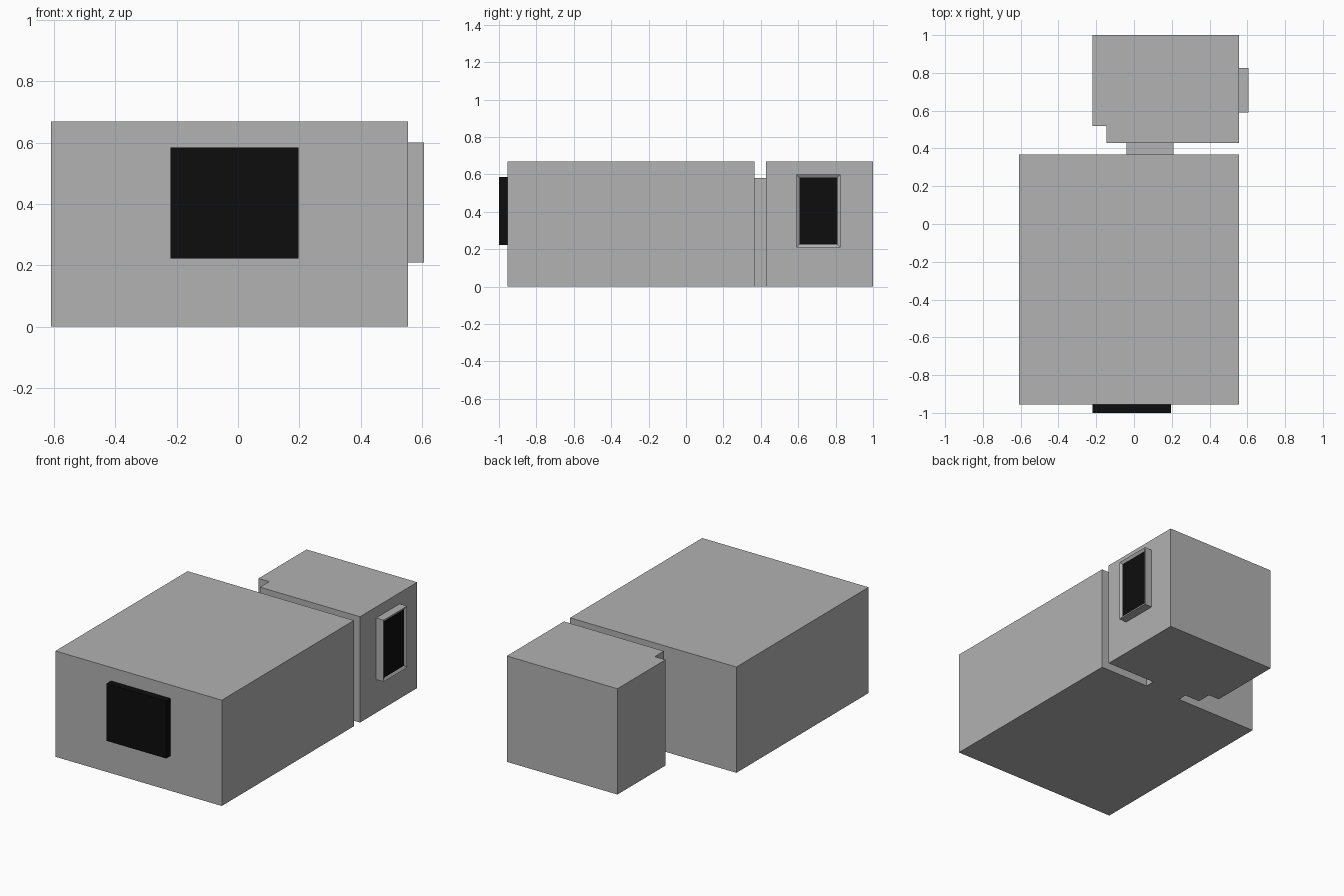
import bpy
import bmesh
from mathutils import Vector

cube = bpy.data.objects.get("Cube")
if cube:
    bpy.data.objects.remove(cube, do_unlink=True)


def material(name, value):
    mat = bpy.data.materials.new(name)
    mat.use_nodes = True
    colour = (value, value, value, 1)
    mat.diffuse_color = colour
    mat.node_tree.nodes["Principled BSDF"].inputs["Base Color"].default_value = colour
    return mat


grey = material("plain grey", 0.445)
black = material("black", 0.004)


def finish(name, bm, *mats):
    bmesh.ops.recalc_face_normals(bm, faces=bm.faces)
    mesh = bpy.data.meshes.new(name)
    bm.to_mesh(mesh)
    bm.free()
    for mat in mats:
        mesh.materials.append(mat)
    obj = bpy.data.objects.new(name, mesh)
    bpy.context.collection.objects.link(obj)
    return obj


def extrude_plan(plan, bottom, top):
    """Raise a floor plan into a solid block."""
    bm = bmesh.new()
    base = bm.faces.new([bm.verts.new((x, y, bottom)) for x, y in plan])
    raised = bmesh.ops.extrude_face_region(bm, geom=[base], use_keep_orig=True)
    verts = [v for v in raised["geom"] if isinstance(v, bmesh.types.BMVert)]
    bmesh.ops.translate(bm, vec=(0, 0, top - bottom), verts=verts)
    bmesh.ops.recalc_face_normals(bm, faces=bm.faces)
    return bm


def rectangle(x0, x1, y0, y1):
    return [(x0, y0), (x1, y0), (x1, y1), (x0, y1)]


HEIGHT = 0.67

# Large front block and the lower passage joining it to the rear block
finish("main_block", extrude_plan(rectangle(-0.61, 0.555, -0.955, 0.367), 0, HEIGHT), grey)
finish("passage", extrude_plan(rectangle(-0.04, 0.21, 0.367, 0.428), 0, 0.58), grey)

# Rear block with a notched corner
rear_plan = [(-0.145, 0.428), (0.555, 0.428), (0.555, 1), (-0.22, 1),
             (-0.22, 0.52), (-0.145, 0.52)]
finish("rear_block", extrude_plan(rear_plan, 0, HEIGHT), grey)

# Black panel on the front wall
finish("front_panel", extrude_plan(rectangle(-0.22, 0.197, -1, -0.955), 0.222, 0.585), black)

# Side window: a shallow frame with a recessed black pane
bm = extrude_plan(rectangle(0.555, 0.607, 0.59, 0.825), 0.21, 0.60)
pane = max(bm.faces, key=lambda f: f.calc_center_median().x)
bmesh.ops.inset_region(bm, faces=[pane], thickness=0.016, use_even_offset=True)
bmesh.ops.translate(bm, vec=Vector((-0.01, 0, 0)), verts=pane.verts)
pane.material_index = 1
finish("side_window", bm, grey, black)
